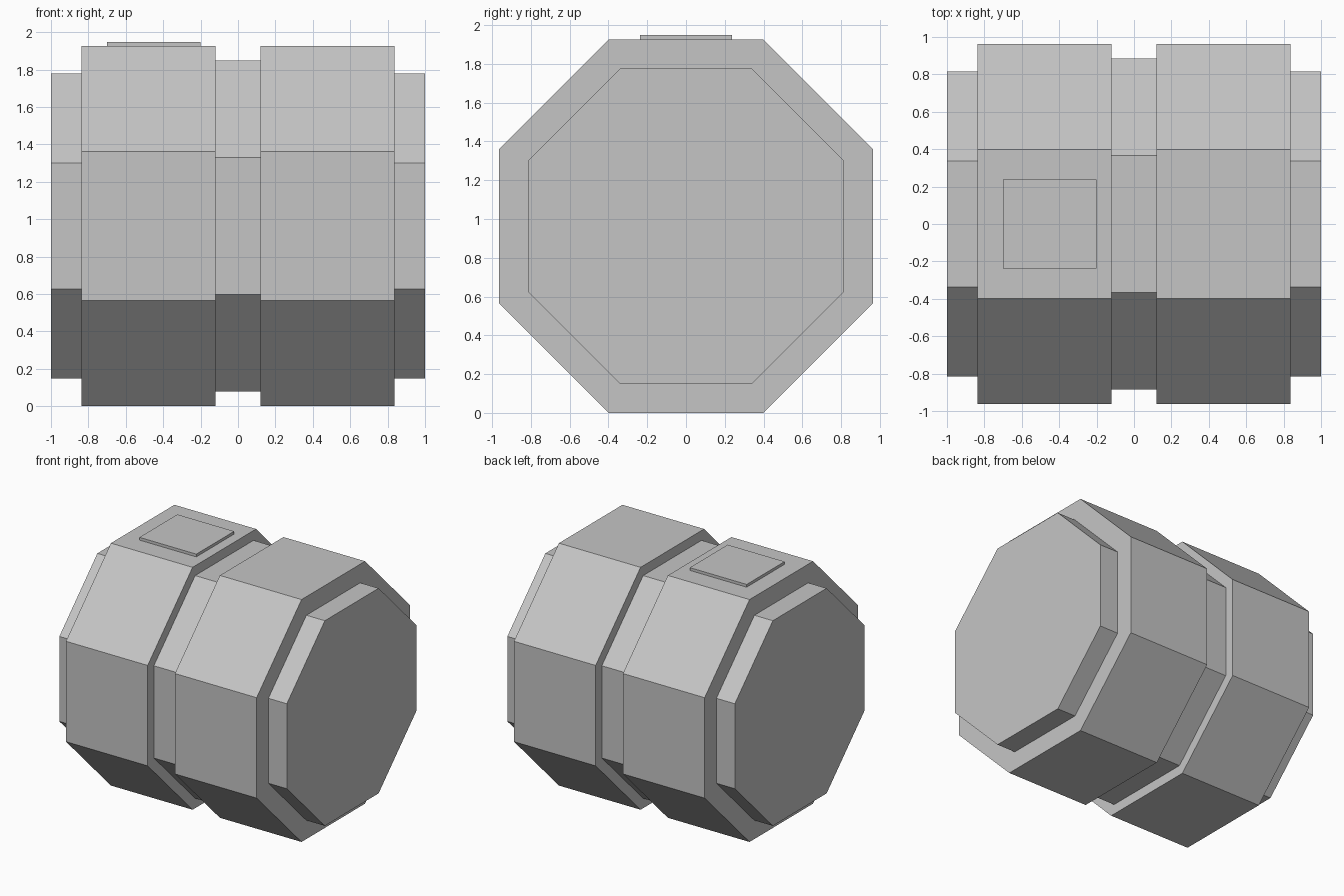
import bpy, bmesh, math

if "Cube" in bpy.data.objects:
    bpy.data.objects.remove(bpy.data.objects["Cube"])

SIDES = 8
APOTHEM = 0.963          # flat-to-centre distance of the widest bands
CENTRE_Z = APOTHEM       # barrel rests on a flat side

grey = bpy.data.materials.new("plain grey")
grey.diffuse_color = (0.56, 0.56, 0.56, 1)
grey.use_nodes = True
grey.node_tree.nodes["Principled BSDF"].inputs["Base Color"].default_value = grey.diffuse_color


def finish(bm, name):
    bmesh.ops.recalc_face_normals(bm, faces=bm.faces)
    mesh = bpy.data.meshes.new(name)
    bm.to_mesh(mesh)
    bm.free()
    mesh.materials.append(grey)
    obj = bpy.data.objects.new(name, mesh)
    bpy.context.collection.objects.link(obj)
    return obj


def barrel(name, profile):
    """Sweep an (x, apothem) profile around the x axis with flat octagon sides."""
    bm = bmesh.new()
    rings = []
    for x, apothem in profile:
        r = apothem / math.cos(math.pi / SIDES)
        angles = [(i + 0.5) * 2 * math.pi / SIDES for i in range(SIDES)]
        rings.append([bm.verts.new((x, r * math.cos(a), r * math.sin(a))) for a in angles])
    for a, b in zip(rings, rings[1:]):
        for i in range(SIDES):
            j = (i + 1) % SIDES
            bm.faces.new((a[i], a[j], b[j], b[i]))
    bm.faces.new(rings[0])
    bm.faces.new(rings[-1])
    obj = finish(bm, name)
    obj.location.z = CENTRE_Z
    return obj


# Barrel: stepped end caps, two wide bands and the waist groove (mirrored in x)
half = [(0.12, 0.885), (0.12, APOTHEM), (0.838, APOTHEM), (0.838, 0.815), (1.0, 0.815)]
barrel("octagonal_barrel", [(-x, r) for x, r in reversed(half)] + half)

# Thin raised plate on top of the left band
bm = bmesh.new()
bmesh.ops.create_cube(bm, size=1)
bmesh.ops.scale(bm, vec=(0.5, 0.476, 0.024), verts=bm.verts)
plate = finish(bm, "top_plate")
plate.location = (-0.45, 0, 2 * APOTHEM + 0.010)
